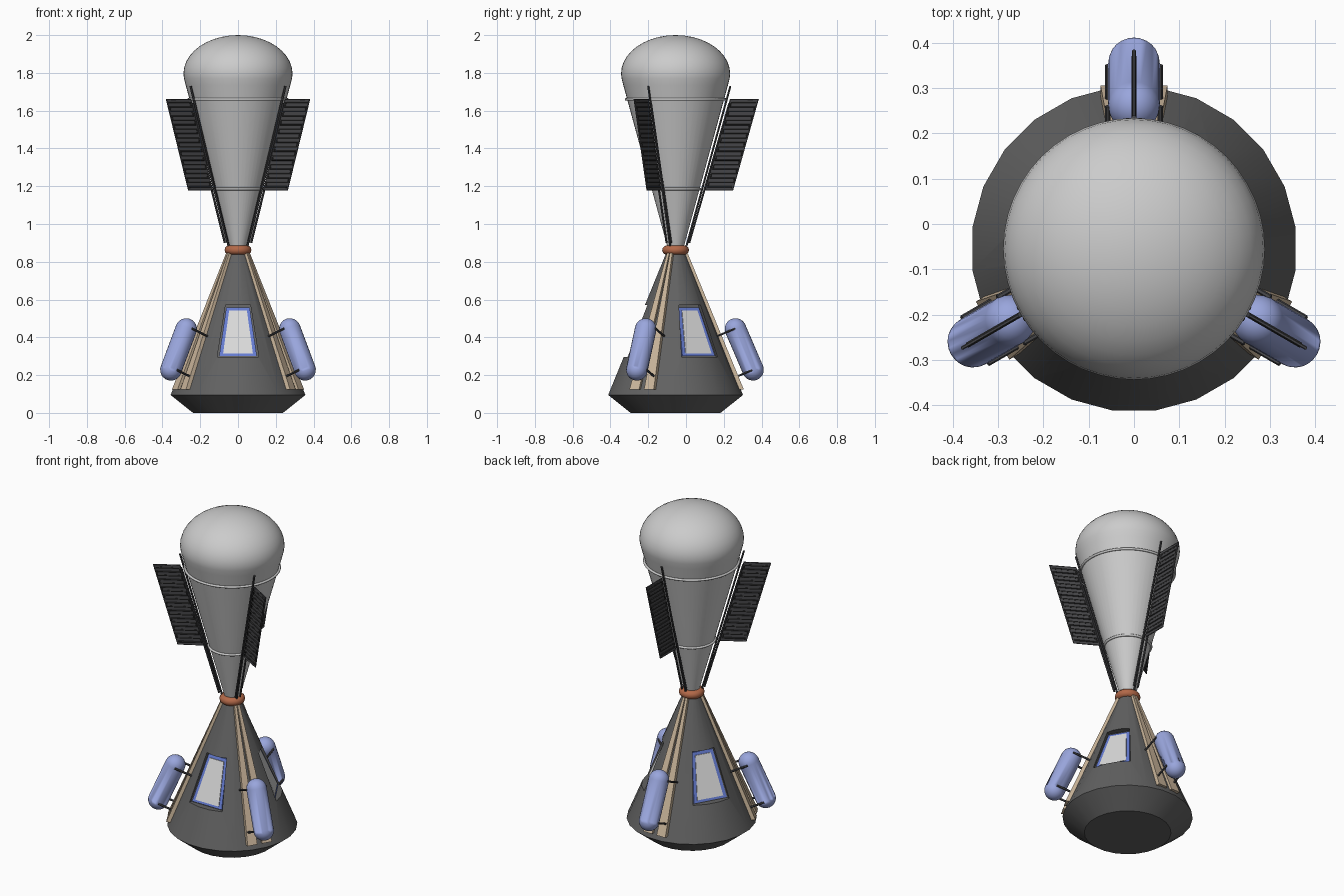
import bpy, bmesh, math
from mathutils import Vector

if "Cube" in bpy.data.objects:
    bpy.data.objects.remove(bpy.data.objects["Cube"])

CY = -0.055                                    # y of the craft's axis
ARMS = [math.radians(d) for d in (90, 210, 330)]
WINDOWS = [math.radians(d) for d in (270, 30, 150)]


def mat(name, *c):
    m = bpy.data.materials.new(name)
    m.diffuse_color = (*c, 1)
    m.use_nodes = True
    m.node_tree.nodes["Principled BSDF"].inputs["Base Color"].default_value = m.diffuse_color
    return m


HULL = mat("dark hull grey", .12, .12, .12)
SKIN = mat("light grey", .6, .6, .6)
BLUE = mat("tank blue", .32, .38, .72)
TRIM = mat("window blue", .13, .2, .64)
GLASS = mat("pale glass", .7, .7, .7)
TAN = mat("tan", .6, .47, .33)
COPPER = mat("copper", .45, .14, .065)
BLACK = mat("radiator black", .03, .03, .03)
ROD = mat("rod grey", .06, .06, .065)


def hull_r(z):
    return .36 - (z - .095) * .412


def pt(a, r, t, z):
    """radius r along direction a, sideways t, height z"""
    c, s = math.cos(a), math.sin(a)
    return Vector((r * c - t * s, CY + r * s + t * c, z))


def finish(ob, m, angle=35):
    ob.data.materials.clear()
    ob.data.materials.append(m)
    bpy.ops.object.select_all(action='DESELECT')
    ob.select_set(True)
    bpy.context.view_layer.objects.active = ob
    bpy.ops.object.shade_smooth_by_angle(angle=math.radians(angle))
    return ob


def from_bm(name, bm, m, angle=35):
    bmesh.ops.recalc_face_normals(bm, faces=bm.faces)
    me = bpy.data.meshes.new(name)
    bm.to_mesh(me)
    bm.free()
    ob = bpy.data.objects.new(name, me)
    bpy.context.collection.objects.link(ob)
    return finish(ob, m, angle)


def lathe(name, prof, m, n, half=0):
    bm = bmesh.new()
    rings = []
    for r, z in prof:
        k = 1 if r == 0 else n
        rings.append([bm.verts.new(pt((i + half) * math.tau / n, r, 0, z)) for i in range(k)])
    for A, B in zip(rings, rings[1:]):
        for i in range(n):
            j = (i + 1) % n
            f = [A[i % len(A)], A[j % len(A)], B[j % len(B)], B[i % len(B)]]
            bm.faces.new(list(dict.fromkeys(f)))
    return from_bm(name, bm, m)


def prism(bm, lo, hi):
    """solid between two matching loops of points"""
    a, b = [bm.verts.new(p) for p in lo], [bm.verts.new(p) for p in hi]
    bm.faces.new(a)
    bm.faces.new(b[::-1])
    for i in range(len(a)):
        j = (i + 1) % len(a)
        bm.faces.new((a[i], b[i], b[j], a[j]))


def tube(name, paths, rad, m):
    cu = bpy.data.curves.new(name, 'CURVE')
    cu.dimensions, cu.bevel_depth, cu.bevel_resolution, cu.use_fill_caps = '3D', rad, 1, True
    for path in paths:
        sp = cu.splines.new('POLY')
        sp.points.add(len(path) - 1)
        for p, co in zip(sp.points, path):
            p.co = (*co, 1)
    ob = bpy.data.objects.new(name, cu)
    bpy.context.collection.objects.link(ob)
    bpy.ops.object.select_all(action='DESELECT')
    ob.select_set(True)
    bpy.context.view_layer.objects.active = ob
    bpy.ops.object.convert(target='MESH')
    return finish(bpy.context.object, m, 50)


def torus(name, R, r, z, m):
    bpy.ops.mesh.primitive_torus_add(major_radius=R, minor_radius=r, major_segments=48,
                                     minor_segments=12, location=(0, CY, z))
    bpy.context.object.name = name
    return finish(bpy.context.object, m, 60)


def window_part(bm, a, wb, wt, z0, z1, d0, d1):
    loops = [[pt(a, hull_r(z) + d, t, z) for t, z in
              ((-wb, z0), (wb, z0), (wt, z1), (-wt, z1))] for d in (d0, d1)]
    prism(bm, *loops)


# Lower cabin with three pockets cut for the windows
cabin = lathe("cabin", [(0, 0), (.24, 0), (.36, .095), (hull_r(.86), .86), (0, .86)], HULL, 24, .5)
bm = bmesh.new()
for a in WINDOWS:
    window_part(bm, a, .11, .066, .295, .57, -.038, .1)
cutter = from_bm("window_cutter", bm, HULL)
cutter.hide_render = True
mod = cabin.modifiers.new("pockets", 'BOOLEAN')
mod.operation, mod.object, mod.solver = 'DIFFERENCE', cutter, 'EXACT'
bpy.context.view_layer.objects.active = cabin
bpy.ops.object.modifier_apply(modifier=mod.name)
bpy.data.objects.remove(cutter)
finish(cabin, HULL)

# Window frames and panes
for name, m, size in (("window_frames", TRIM, (.1, .062, .3, .558, -.04, -.03)),
                      ("window_panes", GLASS, (.079, .047, .314, .542, -.034, -.026))):
    bm = bmesh.new()
    for a in WINDOWS:
        window_part(bm, a, *size)
    from_bm(name, bm, m)

# Paired tapering rails on the cabin
bm = bmesh.new()
for a in ARMS:
    for s in (-1, 1):
        ends = []
        for z, t0, t1 in ((.125, .015, .074), (.85, .002, .016)):
            r = hull_r(z)
            ends.append([pt(a, r - .02, s * t0, z), pt(a, r + .013, s * t0, z),
                         pt(a, r + .013, s * t1, z), pt(a, r - .02, s * t1, z)])
        prism(bm, *ends)
from_bm("cabin_rails", bm, TAN)

# Capsule tanks, built upright and tilted to the hull slope
for k, a in enumerate(ARMS):
    lo, hi = pt(a, .41, 0, .228), pt(a, .317, 0, .444)
    R, L = .057, (hi - lo).length
    bm = bmesh.new()
    bmesh.ops.create_uvsphere(bm, u_segments=24, v_segments=12, radius=R)
    bmesh.ops.bisect_plane(bm, geom=bm.verts[:] + bm.edges[:] + bm.faces[:],
                           plane_co=(0, 0, 0), plane_no=(0, 0, 1))
    belt = [e for e in bm.edges if all(abs(v.co.z) < 1e-5 for v in e.verts)]
    bmesh.ops.split_edges(bm, edges=belt)
    for f in bm.faces:
        if f.calc_center_median().z > 0:
            for v in f.verts:
                v.tag = True
    for v in bm.verts:
        v.co.z += L if v.tag else 0
    rims = [e for e in bm.edges if e.is_boundary]
    bmesh.ops.bridge_loops(bm, edges=rims)
    bmesh.ops.remove_doubles(bm, verts=bm.verts, dist=1e-5)
    q = Vector((0, 0, 1)).rotation_difference(hi - lo)
    for v in bm.verts:
        v.co = q @ v.co + lo
    from_bm(f"tank_{k + 1}", bm, BLUE, 60)

# Tank brackets, square to the hull slope
paths = []
for a in ARMS:
    for z in (.19, .41):
        for t in (-.058, .058):
            r = hull_r(z) - .02
            paths.append([pt(a, r, t, z - .008), pt(a, r + .105, t, z + .037)])
tube("tank_brackets", paths, .006, ROD)

# Copper waist ring
torus("waist_ring", .046, .025, .862, COPPER)

# Upper envelope: cone with a rounded cap
cap = [(.289 * math.cos(u), 1.795 + .205 * math.sin(u)) for u in
       [i * math.pi / 20 for i in range(10)]]
lathe("envelope", [(0, .86), (.038, .86), (.277, 1.735), (.286, 1.77)] + cap + [(0, 2.0)], SKIN, 48)
torus("upper_band", .262, .007, 1.66, SKIN)
torus("lower_band", .13, .007, 1.185, SKIN)


# Radiators: thin plate, serpentine pipe, edge frame
def panel(a, f, z, t=0):
    k = (z - 1.18) / .48
    return pt(a, (.158 + .132 * k) * (1 - f) + (.302 + .136 * k) * f, t, z)


bm = bmesh.new()
pipes, frames, rods = [], [], []
for a in ARMS:
    corners = ((0, 1.18), (1, 1.18), (1, 1.66), (0, 1.66))
    prism(bm, *[[panel(a, f, z, t) for f, z in corners] for t in (-.002, .002)])
    N = 20
    path = []
    for i in range(N):
        z = 1.197 + i * .446 / (N - 1)
        ends = (.06, .95) if i % 2 else (.95, .06)
        path += [panel(a, f, z) for f in ends]
    pipes.append(path)
    frames.append([panel(a, f, z) for f, z in corners + corners[:1]])
    rods.append([pt(a, .29, 0, 1.73), pt(a, .058, 0, .885)])
    for t in (-.014, .014):
        rods.append([panel(a, 0, 1.64, t), pt(a, .072, t, .9)])
from_bm("radiator_plates", bm, ROD)
tube("radiator_pipes", pipes, .006, BLACK)
tube("radiator_frames", frames, .004, ROD)
tube("radiator_rods", rods, .006, ROD)
